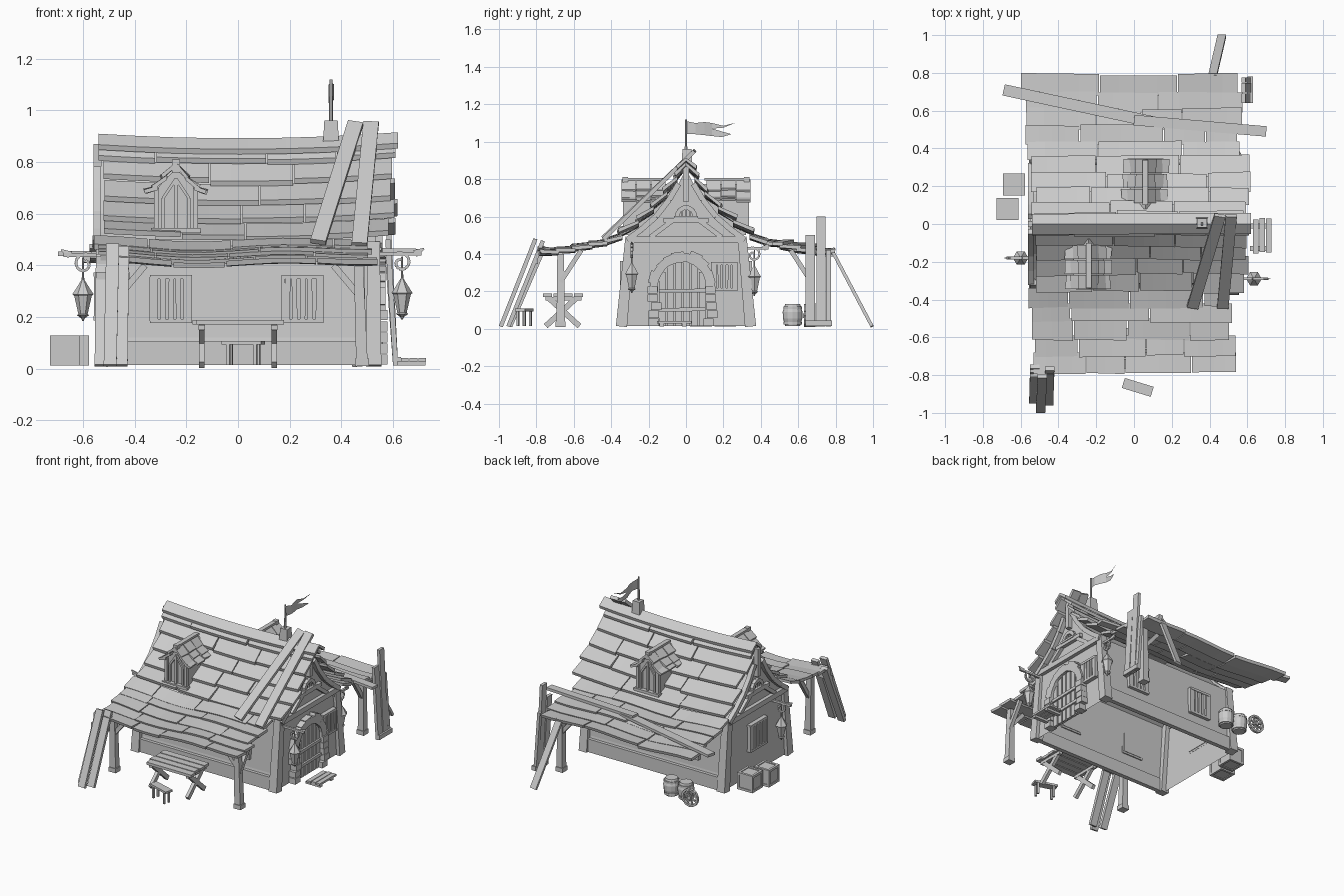
import bpy, bmesh, math, random
from mathutils import Vector, Matrix

random.seed(4)
if "Cube" in bpy.data.objects:
    bpy.data.objects.remove(bpy.data.objects["Cube"])

GREY = (0.6, 0.6, 0.6, 1)
mat = bpy.data.materials.new("plain grey")
mat.use_nodes = True
mat.diffuse_color = GREY
mat.node_tree.nodes["Principled BSDF"].inputs["Base Color"].default_value = GREY
I = Matrix.Identity(4)
V = Vector


def rnd(a):
    return random.uniform(-a, a)


def finish(name, bm):
    bmesh.ops.recalc_face_normals(bm, faces=bm.faces)
    me = bpy.data.meshes.new(name)
    bm.to_mesh(me)
    bm.free()
    me.materials.append(mat)
    bpy.context.collection.objects.link(bpy.data.objects.new(name, me))


def loft(bm, rings):
    """Bridge closed rings of points and cap the ends."""
    rs = [[bm.verts.new(p) for p in r] for r in rings]
    n = len(rs[0])
    for a, b in zip(rs, rs[1:]):
        for i in range(n):
            bm.faces.new((a[i], a[(i + 1) % n], b[(i + 1) % n], b[i]))
    bm.faces.new(rs[0])
    bm.faces.new(rs[-1])


def beam(bm, p, q, w, t, side=(1, 0, 0), M=I, taper=1):
    """Timber from p to q, w wide along side, t thick."""
    p, q, s = V(p), V(q), V(side)
    d = (q - p).normalized()
    s = (s - d * s.dot(d)).normalized()
    n = d.cross(s)
    ring = lambda c, k: [M @ (c + s * w * a * k + n * t * b * k)
                         for a, b in ((-.5, -.5), (.5, -.5), (.5, .5), (-.5, .5))]
    loft(bm, [ring(p, 1), ring(q, taper)])


def box(bm, c, size, M=I):
    x, y, z = c
    beam(bm, (x, y, z - size[2] / 2), (x, y, z + size[2] / 2), size[0], size[1], M=M)


def lathe(bm, profile, n, c):
    loft(bm, [[V(c) + V((r * math.cos(i * math.tau / n), r * math.sin(i * math.tau / n), z))
               for i in range(n)] for r, z in profile])


def facing(c, deg):
    """Local -y points outward; 0 is front, 90 is +x."""
    return Matrix.Translation(c) @ Matrix.Rotation(math.radians(deg), 4, 'Z')


# walls: a gabled shell, open underneath
half = [(.355, .015), (.335, .12), (.315, .475), (.24, .53), (.16, .6), (.09, .69), (.04, .775)]
outline = half + [(0, .855)] + [(-y, z) for y, z in reversed(half)]
bm = bmesh.new()
ends = [[bm.verts.new((x, y, z)) for y, z in outline] for x in (-.53, .53)]
for i in range(len(outline) - 1):
    bm.faces.new((ends[0][i], ends[0][i + 1], ends[1][i + 1], ends[1][i]))
for e in ends:
    bm.faces.new(e)
finish("house_walls", bm)

# timber framing, with curved barge boards under the roof ends
bm = bmesh.new()
for sx in (-1, 1):
    for sy in (-1, 1):
        beam(bm, (sx * .525, sy * .345, .012), (sx * .525, sy * .3, .49), .06, .06, taper=.8)
        for (y0, z0), (y1, z1) in zip(half[2:], half[3:]):
            beam(bm, (sx * .545, sy * y0, z0), (sx * .545, sy * y1, z1), .03, .03)
        beam(bm, (sx * .54, sy * .19, .49), (sx * .54, sy * .07, .58), .025, .025)
    beam(bm, (sx * .54, -.31, .475), (sx * .54, .31, .475), .03, .035)
    beam(bm, (sx * .54, -.12, .58), (sx * .54, .12, .58), .03, .025)
    beam(bm, (sx * .54, 0, .68), (sx * .54, 0, .87), .04, .03)
for sy in (-1, 1):
    beam(bm, (-.53, sy * .345, .06), (.53, sy * .345, .06), .09, .03, (0, 0, 1))
finish("timber_frame", bm)

# main roof and awnings, laid in rows of warped planks
roof = [(.0, .855), (.045, .78), (.1, .7), (.17, .62), (.25, .547), (.34, .485),
        (.42, .452), (.5, .435), (.59, .415), (.68, .402), (.77, .4)]


def plank(bm, p, q, a0, a1, place, n=4, t=.02, lift=.006):
    """Overlapping shingle: p is the upper edge, q the lifted lower edge."""
    j, k, e = rnd(.007), rnd(.006), rnd(.008)
    rings = []
    for i in range(n + 1):
        a = a0 + (a1 - a0) * i / n
        lo = (q[0] + .014 + j + e * (i / n - .5), q[1] - .008 + k + lift)
        rings.append([place(a, p[0], p[1] - .004), place(a, lo[0], lo[1]),
                      place(a, lo[0] + .006, lo[1] + t), place(a, p[0], p[1] + .014)])
    loft(bm, rings)


def row_of_planks(bm, p, q, left, right, place, lift):
    x = left + rnd(.02)
    while x < right - .03:
        nxt = x + random.uniform(.2, .45)
        if nxt > right - .15:
            nxt = right + rnd(.025)
        plank(bm, p, q, x, nxt - .006, place, lift=lift + rnd(.004))
        x = nxt


for side, name in ((-1, "front_roof"), (1, "back_roof")):
    bm = bmesh.new()
    for i, (p, q) in enumerate(zip(roof, roof[1:])):
        upper = i < 5
        sag, wave, lift = (.06, 0, .022) if upper else (.03, .008, .008)
        place = lambda a, c, z: V((a, side * c, z + sag * a * a + wave * math.sin(a * 9)))
        left, right = (-.53, .6) if upper else (-.54, .53) if side < 0 else (-.58, .57)
        row_of_planks(bm, p, q, left, right, place, lift)
    plank(bm, (0, .878), (.03, .83), -.54, .62,
          lambda a, c, z: V((a, side * c, z + .06 * a * a)), 8, lift=.01)
    finish(name, bm)


# dormers
def dormer(x0, side, name):
    bm = bmesh.new()
    prof = [(-.08, .5), (.08, .5), (.08, .69), (0, .775), (-.08, .69)]
    loft(bm, [[V((x0 + a, side * y, z)) for a, z in prof] for y in (.32, .08)])
    M = facing((x0, side * .32, 0), 0 if side < 0 else 180)
    box(bm, (0, -.01, .535), (.19, .035, .018), M)
    for s in (-1, 1):
        beam(bm, (s * .075, -.006, .53), (s * .075, -.006, .7), .02, .022, M=M)
        beam(bm, (s * .05, -.005, .54), (s * .05, -.005, .66), .012, .016, M=M)
        beam(bm, (s * .05, -.005, .66), (0, -.005, .735), .012, .016, M=M)
        for p, q in (((0, .785), (.035, .735)), ((.035, .735), (.07, .695)),
                     ((.07, .695), (.1, .68))):
            y = .11
            while y < .33:
                plank(bm, p, q, y, y + .075, lambda a, c, z: V((x0 + s * c, side * a, z)), 1, .014)
                y += .08
    beam(bm, (0, -.006, .54), (0, -.006, .735), .014, .02, M=M)
    box(bm, (0, -.005, .785), (.03, .03, .05), M)
    beam(bm, (x0, side * .1, .8), (x0, side * .335, .8), .03, .014)
    finish(name, bm)


dormer(-.24, -1, "front_dormer")
dormer(.06, 1, "back_dormer")


# barred windows
def window(name, c, deg, w=.15, h=.17):
    M = facing(c, deg)
    bm = bmesh.new()
    box(bm, (0, 0, 0), (w - .01, .012, h - .01), M)
    for i in range(5):
        x = (i - 2) * w / 5
        beam(bm, (x, -.016, -h / 2 + rnd(.008)), (x + rnd(.004), -.016, h / 2 + rnd(.008)), w / 7.5, .016, M=M)
    for s in (-1, 1):
        box(bm, (0, -.012, s * h / 2), (w + .012, .03, .016), M)
        box(bm, (s * w / 2, -.012, 0), (.014, .026, h), M)
    finish(name, bm)


for n, x in (("left", .25), ("right", -.26)):
    window("front_window_" + n, (x, -.327, .27), 0)
    window("back_window_" + n, (x, .327, .27), 180)
window("door_side_window", (.532, .205, .28), 90, .13, .14)
window("end_window", (-.532, 0, .28), -90, .17, .17)

# arched door, stone surround and gable lights
M = facing((.53, -.02, 0), 90)
bm = bmesh.new()
for i in range(6):
    x = (i - 2.5) * .043
    beam(bm, (x, -.01, .015), (x, -.01, .23 + math.sqrt(.0169 - x * x)), .034, .02, M=M)
for z in (.1, .2):
    beam(bm, (-.125, -.025, z), (.125, -.025, z + .005), .02, .014, (0, 0, 1), M)
finish("arched_door", bm)
bm = bmesh.new()
for i in range(12):
    a = math.pi * i / 11
    d = V((math.cos(a), 0, math.sin(a)))
    c = V((0, -.018, .23))
    beam(bm, c + d * (.125 + rnd(.004)), c + d * (.18 + rnd(.012)), .04, .06, (0, 1, 0), M, 1.12)
for s in (-1, 1):
    for i in range(5):
        box(bm, (s * (.15 + rnd(.012)), -.018, .035 + i * .043), (.055, .06, .039), M)
finish("door_stones", bm)
for sx, deg, n in ((.53, 90, "door_gable_light"), (-.53, -90, "end_gable_light")):
    M = facing((sx, 0, .6), deg)
    bm = bmesh.new()
    for i in range(7):
        d = V((math.cos(i * math.pi / 6), 0, math.sin(i * math.pi / 6)))
        beam(bm, d * .035 + V((0, -.01, 0)), d * .058 + V((0, -.01, 0)), .022, .03, (0, 1, 0), M)
    for i in range(3):
        box(bm, ((i - 1) * .02, -.008, .02), (.008, .015, .05), M)
    box(bm, (0, -.012, -.005), (.13, .035, .014), M)
    finish(n, bm)

# awning posts with braces
bm = bmesh.new()
for x, sy in ((-.47, -1), (.48, -1), (.48, 1)):
    y, s = sy * .67, 1 if x < 0 else -1
    beam(bm, (x, y, .01), (x + rnd(.015), y, .4), .045, .045, taper=.8)
    box(bm, (x, y, .025), (.054, .054, .03))
    beam(bm, (x, y, .25), (x, y - sy * .11, .42), .025, .025)
    beam(bm, (x, y, .27), (x + s * .11, y, .4), .025, .025, (0, 1, 0))
for sy in (-1, 1):
    beam(bm, (-.53, sy * .67, .39), (.52, sy * .67, .39), .03, .025)
finish("awning_posts", bm)

# loose boards on the roofs and against the eaves
bm = bmesh.new()
for x0, x1, z0 in ((.31, .455, .49), (.47, .515, .48)):
    beam(bm, (x0, -.44, z0), (x1, .045, .95), .06, .022)
beam(bm, (-.69, .71, .445), (.1, .54, .455), .06, .018, (0, 1, 0))
beam(bm, (0, .55, .468), (.7, .49, .455), .055, .018, (0, 1, 0))
for x0, x1, y, z in ((-.53, -.525, -.94, .44), (-.495, -.485, -.99, .48), (-.452, -.447, -.95, .47)):
    beam(bm, (x0, y, .012), (x1, y + .185, z), .05, .022)
for z in (.36, .42):
    beam(bm, (-.55, -.945 + z * .4, z), (-.42, -.945 + z * .4, z), .03, .02, (0, 0, 1))
beam(bm, (.465, .995, .012), (.415, .78, .42), .045, .018)
for y, w, h in ((.665, .05, .5), (.722, .05, .6), (.762, .025, .42)):
    beam(bm, (.61, y, .012), (.58, y, h), w, .02, (0, 1, 0))
beam(bm, (.615, .64, .03), (.615, .78, .03), .03, .03)
finish("loose_boards", bm)

# flag on a ridge post
bm = bmesh.new()
beam(bm, (.36, .005, .84), (.36, .005, .96), .065, .06, taper=.8)
lathe(bm, [(.008, .95), (.006, 1.12)], 6, (.36, 0, 0))
finish("flag_post", bm)
bm = bmesh.new()
tails = [[(0, 1.11, 1.04), (.05, 1.1, 1.04), (.1, 1.105, 1.035), (.14, 1.1, 1.03)],
         [(.14, 1.1, 1.07), (.2, 1.085, 1.075), (.26, 1.1, 1.099)],
         [(.14, 1.07, 1.03), (.19, 1.055, 1.025), (.24, 1.041, 1.039)]]
for strip in tails:
    pts = [[bm.verts.new((.36 + .012 * math.sin(y * 30), y, z)) for z in zs] for y, *zs in strip]
    for a, b in zip(pts, pts[1:]):
        bm.faces.new((a[0], b[0], b[1], a[1]))
finish("flag", bm)


# lanterns on scrolled brackets
def lantern(name, c, deg):
    M = facing(c, deg)
    bm = bmesh.new()
    beam(bm, (0, .09, 0), (0, -.075, 0), .014, .014, M=M)
    beam(bm, (0, -.05, 0), (0, -.085, .02), .012, .03, M=M, taper=.2)
    pts = [V((0, .005 + (.042 - i * .0022) * math.cos(i * .5 + 1), -.035 + (.042 - i * .0022) * math.sin(i * .5 + 1)))
           for i in range(15)]
    for p, q in zip(pts, pts[1:]):
        beam(bm, p, q, .011, .011, M=M)
    lathe(bm, [(.003, -.01), (.005, -.095), (.03, -.135), (.041, -.152), (.034, -.158),
               (.018, -.228), (.024, -.233), (.007, -.245), (.003, -.255)], 6, c)
    finish(name, bm)


lantern("door_lantern", (.635, -.29, .445), 90)
lantern("end_lantern", (-.6, -.18, .44), -90)
lantern("back_lantern", (.53, .365, .43), 180)

# picnic table and stool
bm = bmesh.new()
for i in range(4):
    box(bm, (rnd(.01), -.74 + i * .055, .18), (.34, .048, .018))
for x in (-.14, .14):
    for a, b in ((-.75, -.58), (-.57, -.74)):
        beam(bm, (x, a, .014), (x, b, .17), .022, .03)
    beam(bm, (x, -.75, .16), (x, -.56, .16), .025, .02)
beam(bm, (-.17, -.66, .09), (.17, -.66, .09), .022, .022)
finish("picnic_table", bm)
M = facing((.02, -.865, 0), -17)
bm = bmesh.new()
box(bm, (0, 0, .1), (.16, .055, .014), M)
for x in (-.055, .055):
    for y in (-.018, .018):
        box(bm, (x, y, .055), (.014, .012, .08), M)
finish("stool", bm)

# door step boards
bm = bmesh.new()
for i in range(3):
    box(bm, (.645 + i * .034, -.07 + rnd(.012), .035), (.03, .18, .014))
for y in (-.13, -.01):
    box(bm, (.67, y, .02), (.11, .025, .016))
finish("step_boards", bm)

# crates with edge battens
for n, x, y in (("back_crate", -.635, .21), ("front_crate", -.67, .08)):
    bm = bmesh.new()
    box(bm, (x, y, .07), (.106, .106, .106))
    for a in (-.05, .05):
        for b in (-.05, .05):
            box(bm, (x + a, y + b, .07), (.016, .016, .116))
            box(bm, (x + a, y, .07 + b), (.016, .116, .016))
            box(bm, (x, y + a, .07 + b), (.116, .016, .016))
    finish(n, bm)

# barrels and cart wheel
for n, x in (("inner_barrel", -.29), ("outer_barrel", -.4)):
    bm = bmesh.new()
    lathe(bm, [(.04, .015), (.052, .055), (.053, .09), (.04, .132)], 12, (x, .57, 0))
    for z, r in ((.03, .049), (.112, .05)):
        lathe(bm, [(r, z - .007), (r, z + .007)], 12, (x, .57, 0))
    finish(n, bm)
bm = bmesh.new()
hub = V((-.48, .64, .07))
rim = [hub + V((.055 * math.cos(i * math.tau / 16), 0, .055 * math.sin(i * math.tau / 16))) for i in range(16)]
for i, p in enumerate(rim):
    beam(bm, p, rim[i - 1], .018, .014, (0, 1, 0))
    if i % 2:
        beam(bm, hub, p, .01, .01, (0, 1, 0))
beam(bm, hub + V((0, -.015, 0)), hub + V((0, .015, 0)), .024, .024)
finish("cart_wheel", bm)
